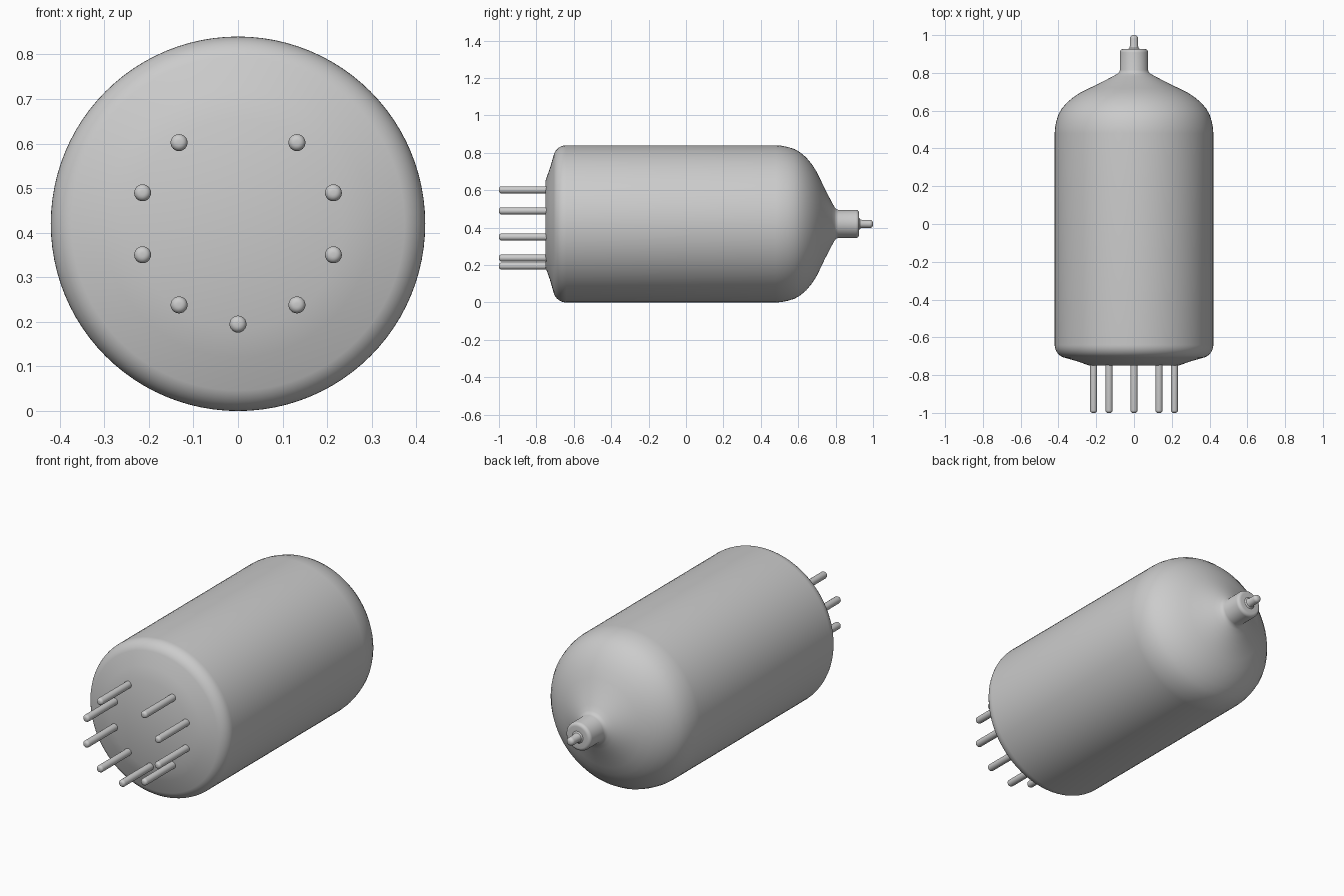
import bpy
import math
from mathutils import Vector

cube = bpy.data.objects.get("Cube")
if cube:
    bpy.data.objects.remove(cube, do_unlink=True)

RADIUS = 0.42
PIN_CIRCLE = 0.225

grey = bpy.data.materials.new("plain_grey")
grey.use_nodes = True
colour = (0.6, 0.6, 0.6, 1)
grey.diffuse_color = colour
grey.node_tree.nodes["Principled BSDF"].inputs["Base Color"].default_value = colour


def lathe(name, profile, segments, centre):
    """Revolve (radius, y) points around the y direction through centre."""
    verts, faces, rings = [], [], []
    for r, y in profile:
        start = len(verts)
        count = 1 if r == 0 else segments
        for i in range(count):
            a = math.tau * i / segments
            verts.append(centre + Vector((r * math.cos(a), y, r * math.sin(a))))
        rings.append([start + i % count for i in range(segments)])
    for low, high in zip(rings, rings[1:]):
        for i in range(segments):
            j = (i + 1) % segments
            face = [low[i], high[i], high[j], low[j]]
            faces.append(list(dict.fromkeys(face)))
    mesh = bpy.data.meshes.new(name)
    mesh.from_pydata(verts, [], faces)
    mesh.materials.append(grey)
    obj = bpy.data.objects.new(name, mesh)
    bpy.context.collection.objects.link(obj)
    bpy.ops.object.select_all(action='DESELECT')
    obj.select_set(True)
    bpy.context.view_layer.objects.active = obj
    bpy.ops.object.shade_smooth_by_angle(angle=math.radians(35))
    return obj


def arc(r, y, size, start, end, steps=5):
    """Points of a rounded corner about (r, y), angles in degrees."""
    angles = [math.radians(start + (end - start) * i / steps) for i in range(steps + 1)]
    return [(r + size * math.cos(a), y + size * math.sin(a)) for a in angles]


axis = Vector((0, 0, RADIUS))

# Glass bulb: flat base, sloped rim, long wall, domed shoulder
base = [(0, -0.75), (0.235, -0.75), (0.30, -0.727)]
rim = arc(RADIUS - 0.07, -0.64, 0.07, -70, 0, 8)
shoulder = [(RADIUS, 0.48), (0.418, 0.51), (0.411, 0.545), (0.40, 0.58),
            (0.383, 0.61), (0.355, 0.643), (0.32, 0.672), (0.28, 0.698),
            (0.235, 0.72), (0.19, 0.741), (0.15, 0.762), (0.115, 0.78),
            (0.09, 0.794), (0.079, 0.803), (0.075, 0.815)]
# Sealed neck and its thin tip
neck = arc(0.057, 0.908, 0.018, 0, 90)
tip = [(0.032, 0.926), (0.025, 0.931), (0.022, 0.94)] + arc(0.004, 0.982, 0.018, 0, 90)
lathe("glass_bulb", base + rim + shoulder + neck + tip + [(0, 1.0)], 96, axis)

# Contact pins: ten even places with the top one left empty
pin_profile = [(0, -1.0)] + arc(0.005, -0.986, 0.014, -90, 0) + [(0.019, -0.74), (0, -0.74)]
for n in range(1, 10):
    a = math.tau * n / 10
    offset = Vector((math.sin(a), 0, math.cos(a))) * PIN_CIRCLE
    lathe(f"contact_pin_{n}", pin_profile, 24, axis + offset)
